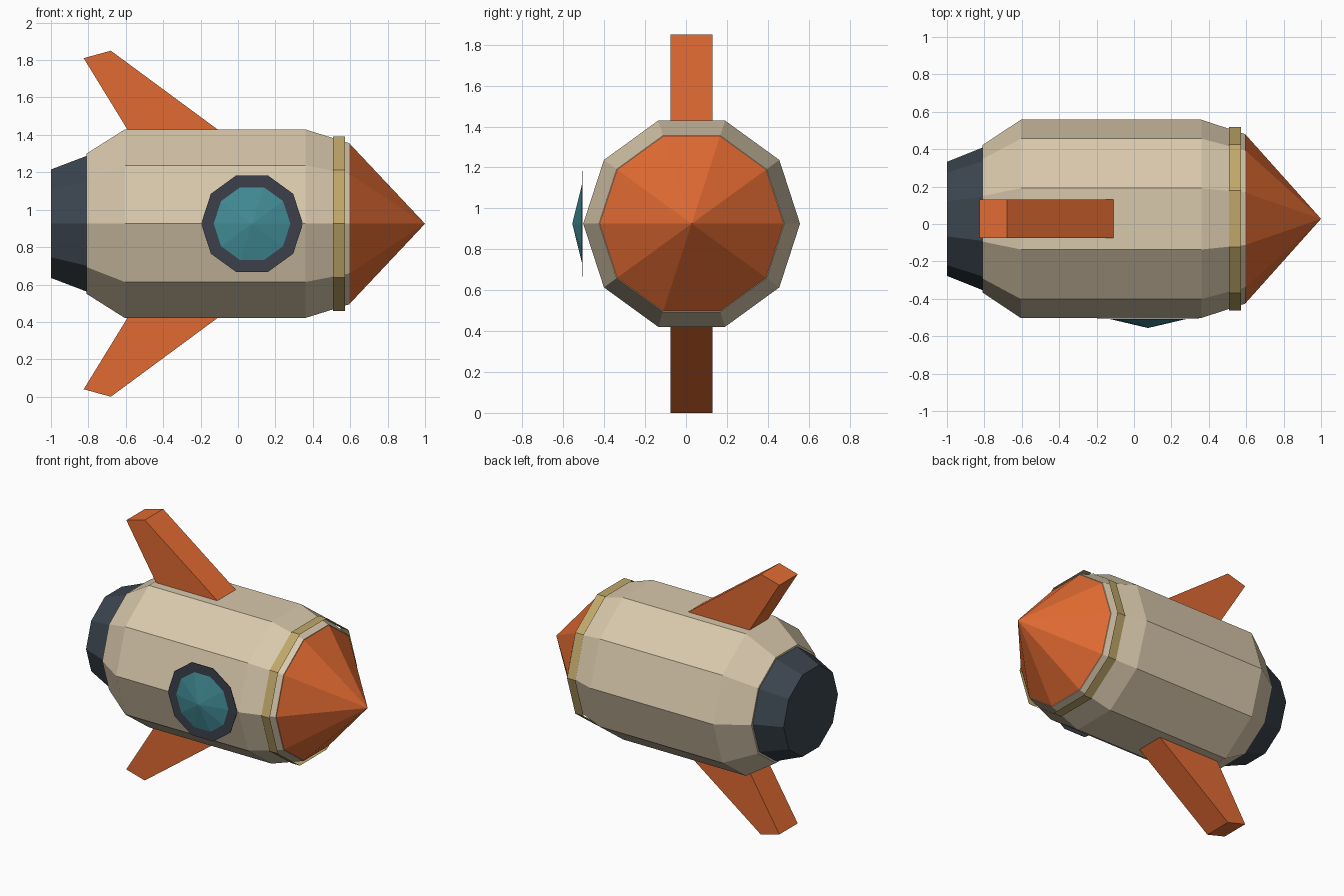
import bpy, bmesh
from math import cos, sin, tau

old = bpy.data.objects.get("Cube")
if old:
    bpy.data.objects.remove(old, do_unlink=True)

CY, CZ = 0.0275, 0.925   # hull axis
SIDES = 10


def material(name, rgb):
    m = bpy.data.materials.new(name)
    m.use_nodes = True
    m.diffuse_color = (*rgb, 1)
    m.node_tree.nodes["Principled BSDF"].inputs["Base Color"].default_value = (*rgb, 1)
    return m


cream = material("cream hull", (0.69, 0.58, 0.41))
orange = material("orange paint", (0.745, 0.144, 0.032))
gold = material("gold trim", (0.53, 0.39, 0.144))
slate = material("dark slate", (0.043, 0.058, 0.076))
rim_grey = material("rim grey", (0.045, 0.051, 0.067))
teal = material("teal glass", (0.054, 0.262, 0.305))


def finish(name, bm, mat):
    bmesh.ops.recalc_face_normals(bm, faces=bm.faces[:])
    mesh = bpy.data.meshes.new(name)
    bm.to_mesh(mesh)
    bm.free()
    mesh.materials.append(mat)
    ob = bpy.data.objects.new(name, mesh)
    bpy.context.collection.objects.link(ob)
    return ob


def lathe(name, profile, place, mat, capped=True):
    """Sweep (distance, radius) pairs; radius 0 makes a tip."""
    bm = bmesh.new()
    rings = []
    for h, r in profile:
        n = SIDES if r else 1
        rings.append([bm.verts.new(place(r * cos(tau * i / SIDES), r * sin(tau * i / SIDES), h))
                      for i in range(n)])
    for a, b in zip(rings, rings[1:]):
        for i in range(SIDES):
            j = (i + 1) % SIDES
            if len(b) == 1:
                bm.faces.new((a[i], a[j], b[0]))
            else:
                bm.faces.new((a[i], a[j], b[j], b[i]))
    if capped:
        for ring in (rings[0], rings[-1]):
            if len(ring) > 1:
                bm.faces.new(ring)
    return finish(name, bm, mat)


def along_hull(a, b, h):
    return (h, CY + a, CZ + b)


def on_front(a, b, h):
    return (0.075 + a, -h, CZ + b)


# Hull, nose, engine and the open trim band
lathe("hull", [(-0.81, 0.394), (-0.605, 0.53), (0.36, 0.53), (0.595, 0.453)], along_hull, cream)
lathe("nose_cone", [(0.597, 0.45), (1.0, 0)], along_hull, orange)
lathe("engine_nozzle", [(-1.0, 0.305), (-0.8, 0.385)], along_hull, slate)
lathe("trim_band", [(0.507, 0.49), (0.573, 0.49)], along_hull, gold, capped=False)

# Porthole
lathe("porthole_rim", [(0.503, 0.272), (0.506, 0.272)], on_front, rim_grey)
lathe("porthole_glass", [(0.508, 0.205), (0.556, 0)], on_front, teal)

# Swept fins, mirrored above and below the hull
FIN = [(-0.825, 0.885), (-0.68, 0.925), (-0.04, 0.453), (-0.56, 0.453)]
for name, side in (("upper_fin", 1), ("lower_fin", -1)):
    bm = bmesh.new()
    face = bm.faces.new([bm.verts.new((x, CY - 0.103, CZ + side * z)) for x, z in FIN])
    ext = bmesh.ops.extrude_face_region(bm, geom=[face], use_keep_orig=True)
    moved = [v for v in ext["geom"] if isinstance(v, bmesh.types.BMVert)]
    bmesh.ops.translate(bm, verts=moved, vec=(0, 0.206, 0))
    finish(name, bm, orange)
